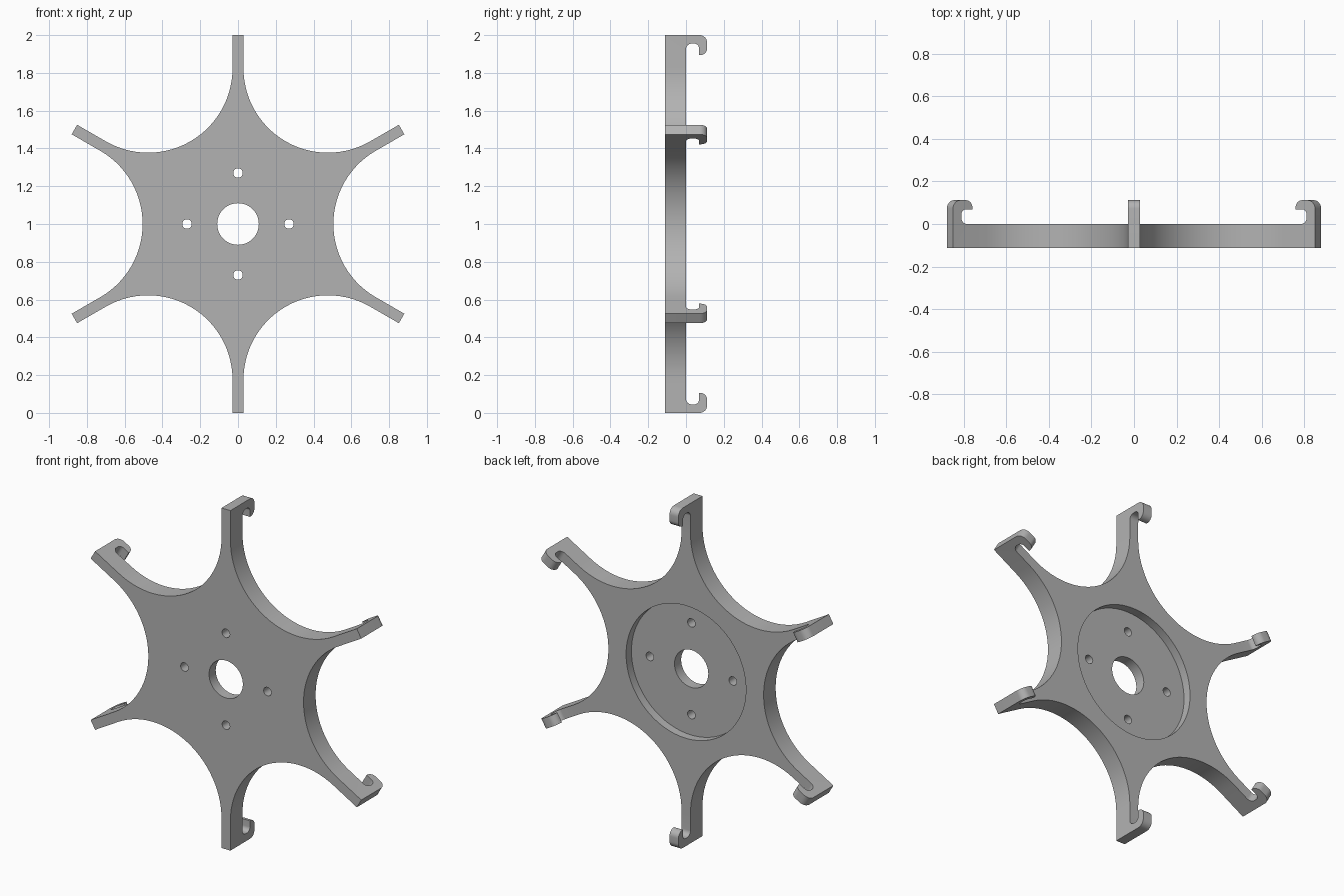
import bpy
import bmesh
from math import sin, cos, pi, radians, sqrt

if "Cube" in bpy.data.objects:
    bpy.data.objects.remove(bpy.data.objects["Cube"])

ARMS = 6
HALF_W = 0.029           # half width of an arm
DEPTH = 0.112            # plate runs from -DEPTH to 0, hooks reach +DEPTH
WAIST = 0.505            # hub radius midway between two arms
SCOOP_D = 2 * (WAIST - HALF_W)      # scallop circle centre distance
SCOOP_R = SCOOP_D - WAIST           # scallop circle radius
ROOT = SCOOP_D * cos(pi / ARMS)     # where arm and scallop meet
CENTRE_Z = 1.0

grey = bpy.data.materials.new("Plain Grey")
grey.use_nodes = True
grey.diffuse_color = (0.45, 0.45, 0.45, 1)
grey.node_tree.nodes["Principled BSDF"].inputs["Base Color"].default_value = grey.diffuse_color


def place(angle, r, w, y):
    """Point at radius r and sideways offset w in an arm's own frame."""
    return (r * cos(angle) - w * sin(angle), y, CENTRE_Z + r * sin(angle) + w * cos(angle))


def fillet(r, y, rad, start, end, steps=8):
    """Rounded corner about (r, y), angles in degrees in the (y, r) plane."""
    angles = [radians(start + (end - start) * i / steps) for i in range(steps + 1)]
    return [(r + rad * sin(a), y + rad * cos(a)) for a in angles]


# Side profile of a hooked arm as (radius, depth) points
hook = [(ROOT, -DEPTH), (1.0, -DEPTH)]
hook += fillet(0.96, DEPTH - 0.04, 0.04, 90, 0)
hook += fillet(0.93, DEPTH - 0.036, 0.036, 0, -90)
hook += [(0.894, 0.069)]
hook += fillet(0.93, 0.044, 0.025, 0, 90)
hook += fillet(0.925, 0.03, 0.03, 90, 180)
hook += [(ROOT, 0.0)]

bm = bmesh.new()

# Hooked arms, open at the root where they join the hub
for k in range(ARMS):
    a = pi / 2 + k * 2 * pi / ARMS
    sides = [[bm.verts.new(place(a, r, w, y)) for r, y in hook] for w in (-HALF_W, HALF_W)]
    for side in sides:
        bm.faces.new(side)
    for i in range(len(hook) - 1):
        bm.faces.new((sides[0][i], sides[0][i + 1], sides[1][i + 1], sides[1][i]))

# Scalloped hub: six concave arcs swept through the plate thickness
STEPS = 28
front, back = [], []
for k in range(ARMS):
    a = pi / 2 + (k + 0.5) * 2 * pi / ARMS
    arc_f, arc_b = [], []
    for i in range(STEPS + 1):
        t = pi + radians(60) - radians(120) * i / STEPS
        r, w = SCOOP_D + SCOOP_R * cos(t), SCOOP_R * sin(t)
        arc_f.append(bm.verts.new(place(a, r, w, -DEPTH)))
        arc_b.append(bm.verts.new(place(a, r, w, 0)))
    for i in range(STEPS):
        bm.faces.new((arc_f[i], arc_f[i + 1], arc_b[i + 1], arc_b[i]))
    front += arc_f
    back += arc_b
bm.faces.new(front)
bm.faces.new(back)
bmesh.ops.remove_doubles(bm, verts=bm.verts, dist=0.0005)
bmesh.ops.recalc_face_normals(bm, faces=bm.faces)

mesh = bpy.data.meshes.new("hooked_wheel")
bm.to_mesh(mesh)
bm.free()
mesh.materials.append(grey)
wheel = bpy.data.objects.new("hooked_wheel", mesh)
bpy.context.collection.objects.link(wheel)


def drill(x, z, radius, y0, y1, sides):
    """Cut a round hole along the depth axis."""
    bpy.ops.mesh.primitive_cylinder_add(vertices=sides, radius=radius, depth=y1 - y0,
                                        location=(x, (y0 + y1) / 2, CENTRE_Z + z),
                                        rotation=(pi / 2, 0, 0))
    cutter = bpy.context.object
    cutter.name = "hole_cutter"
    cutter.hide_render = True
    cutter.data.materials.append(grey)
    mod = wheel.modifiers.new("hole", "BOOLEAN")
    mod.operation = "DIFFERENCE"
    mod.solver = "EXACT"
    mod.object = cutter
    bpy.context.view_layer.objects.active = wheel
    bpy.ops.object.modifier_apply(modifier=mod.name)
    bpy.data.objects.remove(cutter)


# Back recess, centre bore and four bolt holes
drill(0, 0, 0.39, -0.05, 0.1, 96)
drill(0, 0, 0.11, -0.2, 0.1, 64)
for k in range(4):
    drill(0.27 * cos(k * pi / 2), 0.27 * sin(k * pi / 2), 0.025, -0.2, 0.1, 32)

bpy.ops.object.select_all(action="DESELECT")
wheel.select_set(True)
bpy.context.view_layer.objects.active = wheel
bpy.ops.object.shade_smooth_by_angle(angle=radians(30))
